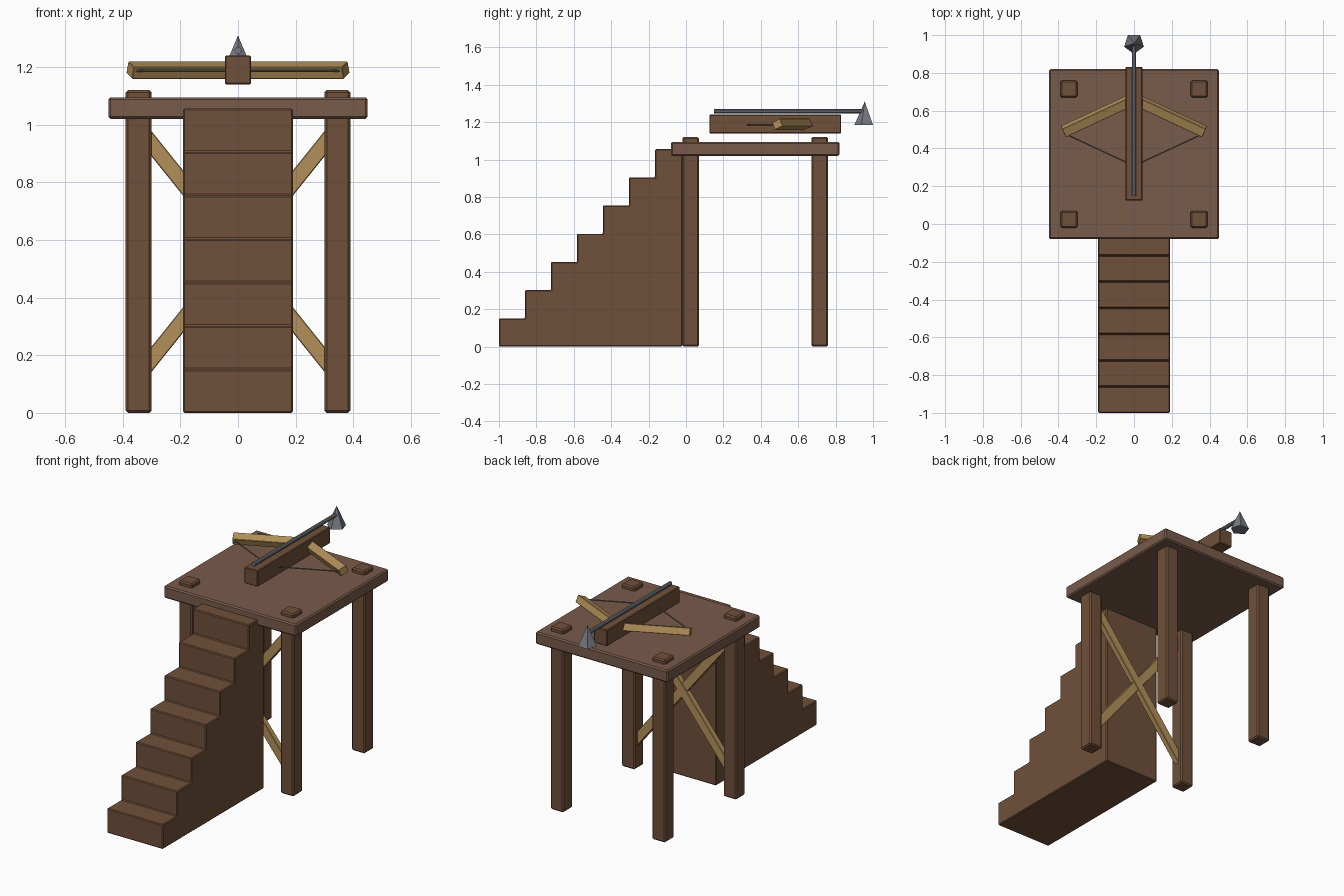
import bpy, bmesh
from math import radians, pi, atan2, hypot
from mathutils import Matrix, Vector

if "Cube" in bpy.data.objects:
    bpy.data.objects.remove(bpy.data.objects["Cube"])


def material(name, rgb):
    m = bpy.data.materials.new(name)
    m.diffuse_color = (*rgb, 1)
    m.use_nodes = True
    m.node_tree.nodes["Principled BSDF"].inputs["Base Color"].default_value = m.diffuse_color
    return m


DARK = material("dark_wood", (0.16, 0.08, 0.042))
DECK = material("deck_wood", (0.19, 0.105, 0.07))
PALE = material("pale_wood", (0.45, 0.28, 0.10))
STEEL = material("steel", (0.19, 0.20, 0.23))
CORD = material("cord", (0.14, 0.16, 0.11))


def finish(name, bm, mat, bevel=0.0):
    bmesh.ops.recalc_face_normals(bm, faces=bm.faces)
    me = bpy.data.meshes.new(name)
    bm.to_mesh(me)
    bm.free()
    me.materials.append(mat)
    ob = bpy.data.objects.new(name, me)
    bpy.context.collection.objects.link(ob)
    if bevel:
        mod = ob.modifiers.new("bevel", "BEVEL")
        mod.width = bevel
        mod.segments = 1
    return ob


def beam(name, size, centre, mat, bevel=0.0, rot=Matrix()):
    bm = bmesh.new()
    bmesh.ops.create_cube(bm, size=1, matrix=Matrix.Translation(centre) @ rot @ Matrix.Diagonal((*size, 1)))
    return finish(name, bm, mat, bevel)


def rod(name, a, b, radius, mat, sides=8):
    a, b = Vector(a), Vector(b)
    d = b - a
    bm = bmesh.new()
    m = Matrix.Translation((a + b) / 2) @ d.to_track_quat('Z', 'Y').to_matrix().to_4x4()
    bmesh.ops.create_cone(bm, cap_ends=True, segments=sides, radius1=radius, radius2=radius,
                          depth=d.length, matrix=m)
    return finish(name, bm, mat)


# Platform deck
beam("platform", (0.90, 0.90, 0.075), (0, 0.37, 1.0575), DECK, 0.008)

# Four posts poking through the deck
for side, sx in (("left", -1), ("right", 1)):
    for end, y in (("front", 0.025), ("back", 0.715)):
        beam(f"{end}_{side}_post", (0.09, 0.09, 1.12), (sx * 0.345, y, 0.56), DARK, 0.008)

# Crossed braces between the front posts
for side, s in (("left", -1), ("right", 1)):
    tilt = Matrix.Rotation(-s * atan2(0.86, 0.69), 4, 'Y')
    beam(f"{side}_cross_brace", (hypot(0.69, 0.86), 0.035, 0.055), (0, 0.025 + s * 0.002, 0.56), PALE, 0.003, tilt)

# Solid staircase from a stepped side profile
N, RUN, RISE = 7, 0.139, 0.1508
profile = [(-0.02, 0), (-1, 0)]
for i in range(N):
    y = -1 + i * RUN
    profile += [(y, (i + 1) * RISE), (-0.02 if i == N - 1 else y + RUN, (i + 1) * RISE)]
bm = bmesh.new()
face = bm.faces.new([bm.verts.new((-0.19, y, z)) for y, z in profile])
ext = bmesh.ops.extrude_face_region(bm, geom=[face])
bmesh.ops.translate(bm, vec=(0.38, 0, 0), verts=[v for v in ext["geom"] if isinstance(v, bmesh.types.BMVert)])
finish("staircase", bm, DARK, 0.005)

# Crossbow stock
beam("bow_stock", (0.09, 0.705, 0.10), (0, 0.4775, 1.19), DARK, 0.004)

# Swept-back bow arms, rolled about their length, and the string
for side, s in (("left", -1), ("right", 1)):
    rot = Matrix.Rotation(-s * radians(25), 4, 'Z') @ Matrix.Rotation(radians(23), 4, 'X')
    beam(f"{side}_bow_arm", (0.40, 0.052, 0.044), (s * 0.193, 0.573, 1.189), PALE, 0.002, rot)
    rod(f"{side}_string", (s * 0.36, 0.475, 1.187), (0, 0.308, 1.187), 0.004, CORD, 6)

# Bolt shaft and five-sided head standing on its end
shaft = rod("bolt_shaft", (0, 0.15, 1.258), (0, 0.945, 1.258), 0.012, STEEL, 10)
bm = bmesh.new()
bmesh.ops.create_cone(bm, cap_ends=True, segments=5, radius1=0.055, radius2=0, depth=0.125,
                      matrix=Matrix.Translation((0, 0.9555, 1.2475)))
# turn one corner to face the front
corner = min((v.co - Vector((0, 0.9555, v.co.z)) for v in bm.verts if v.co.z < 1.2), key=lambda d: d.y)
bmesh.ops.rotate(bm, verts=bm.verts, cent=(0, 0.9555, 0),
                 matrix=Matrix.Rotation(-pi / 2 - atan2(corner.y, corner.x), 3, 'Z'))
finish("bolt_head", bm, STEEL)
